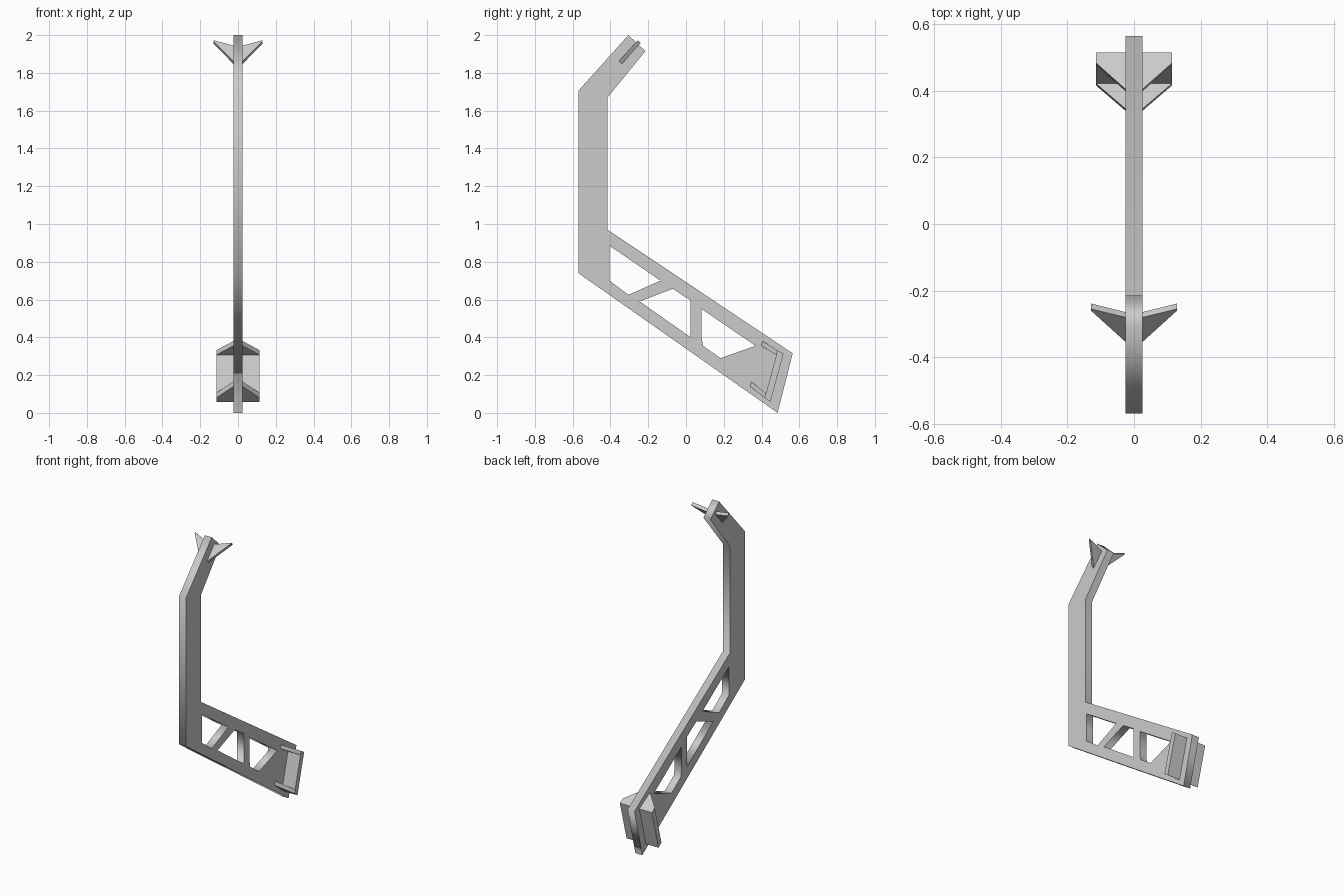
import bpy, bmesh, math
from mathutils import Vector

if "Cube" in bpy.data.objects:
    bpy.data.objects.remove(bpy.data.objects["Cube"])

T = 0.025  # half thickness of the flat arm


def flat_arm(name, loops):
    """Plate in the YZ plane; first loop is the outline, the rest are holes."""
    cu = bpy.data.curves.new(name, 'CURVE')
    cu.dimensions = '2D'
    cu.fill_mode = 'BOTH'
    cu.extrude = T
    for loop in loops:
        sp = cu.splines.new('POLY')
        sp.points.add(len(loop) - 1)
        for p, (y, z) in zip(sp.points, loop):
            p.co = (y, z, 0, 1)
        sp.use_cyclic_u = True
    ob = bpy.data.objects.new(name, cu)
    ob.rotation_euler = (math.pi / 2, 0, math.pi / 2)
    bpy.context.collection.objects.link(ob)
    bpy.context.view_layer.objects.active = ob
    ob.select_set(True)
    bpy.ops.object.convert(target='MESH')
    bpy.ops.object.transform_apply(location=False, rotation=True, scale=False)
    ob = bpy.context.object
    bm = bmesh.new()
    bm.from_mesh(ob.data)
    bmesh.ops.remove_doubles(bm, verts=bm.verts, dist=1e-4)
    bmesh.ops.recalc_face_normals(bm, faces=bm.faces)
    bm.to_mesh(ob.data)
    bm.free()
    ob.select_set(False)
    return ob


def prism(name, pts, offset):
    """Extrude a flat polygon by offset and mirror it across x = 0."""
    bm = bmesh.new()
    f = bm.faces.new([bm.verts.new(p) for p in pts])
    ext = bmesh.ops.extrude_face_region(bm, geom=[f], use_keep_orig=True)
    vs = [v for v in ext['geom'] if isinstance(v, bmesh.types.BMVert)]
    bmesh.ops.translate(bm, vec=Vector(offset), verts=vs)
    bmesh.ops.recalc_face_normals(bm, faces=bm.faces)
    me = bpy.data.meshes.new(name)
    bm.to_mesh(me)
    bm.free()
    ob = bpy.data.objects.new(name, me)
    bpy.context.collection.objects.link(ob)
    ob.modifiers.new('Mirror', 'MIRROR')
    return ob


# Bent arm with truss openings
outline = [(-.57, .74), (-.57, 1.705), (-.305, 2.0), (-.215, 1.915),
           (-.415, 1.67), (-.415, .97), (.565, .315), (.485, 0)]
holes = [
    [(-.405, .885), (-.135, .70), (-.305, .625), (-.405, .70)],
    [(-.245, .59), (-.07, .657), (.025, .595), (.025, .40)],
    [(.083, .55), (.368, .355), (.183, .29), (.09, .355), (.083, .40)],
]
flat_arm('bent_arm', [outline] + holes)

# Side plates near the lower end
XO = 0.115
prism('end_plate', [(T, .485, .332), (T, .516, .313), (T, .447, .058), (T, .417, .08)],
      (XO - T, 0, 0))

# Triangular gussets bracing the side plates
prism('upper_gusset', [(T, .405, .38), (XO, .485, .332), (T, .485, .332)],
      (0, -.006, -.025))
prism('lower_gusset', [(T, .34, .14), (XO, .417, .08), (T, .417, .08)],
      (0, .006, .025))

# Small swept fins at the upper end
prism('upper_fin', [(T, -.355, 1.862), (.13, -.26, 1.968), (.13, -.255, 1.973),
                    (T, -.281, 1.945)], (0, .016, -.014))
